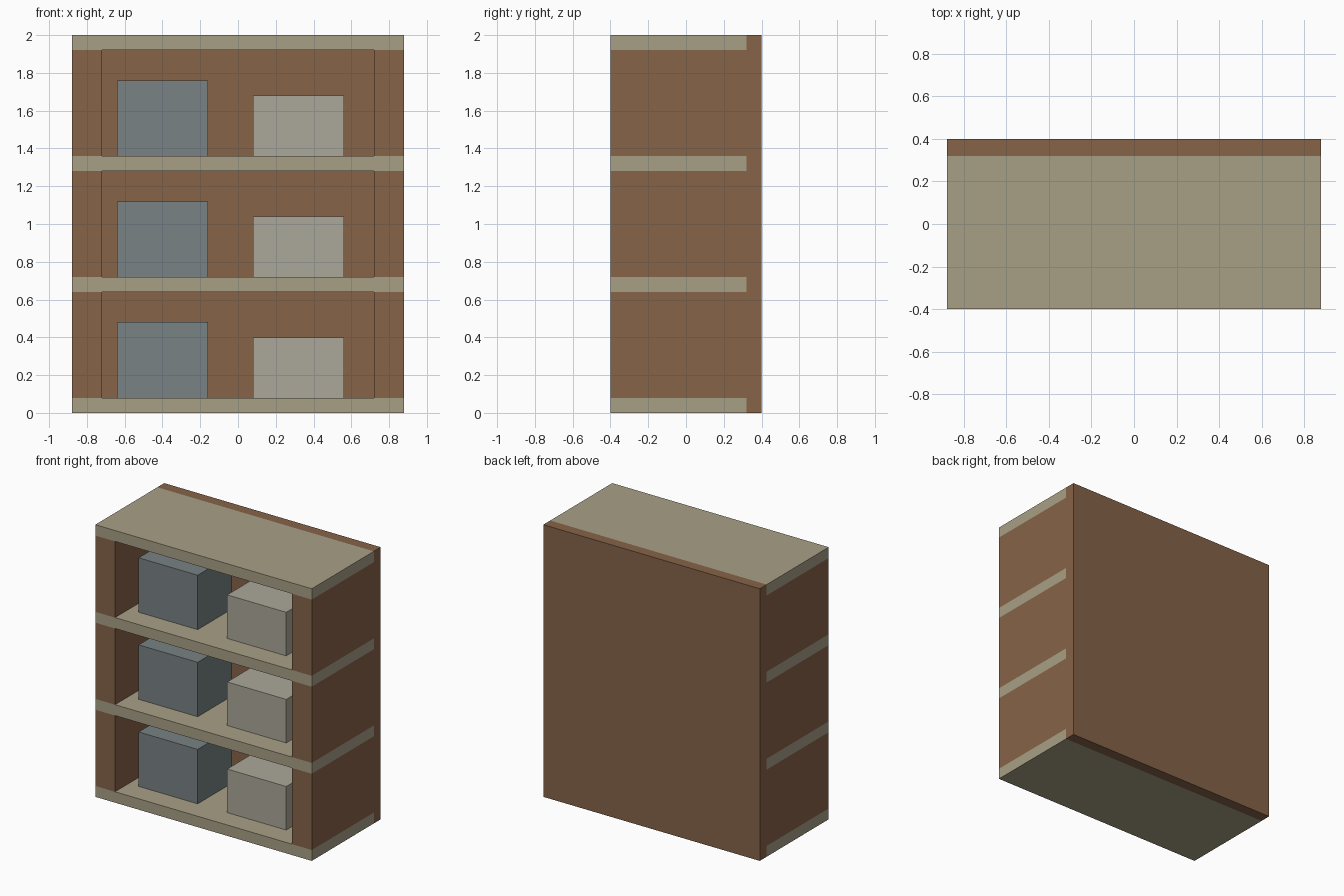
import bpy
import bmesh
from mathutils import Vector

if "Cube" in bpy.data.objects:
    bpy.data.objects.remove(bpy.data.objects["Cube"])


def material(name, rgb):
    mat = bpy.data.materials.new(name)
    mat.diffuse_color = (*rgb, 1.0)
    mat.use_nodes = True
    mat.node_tree.nodes["Principled BSDF"].inputs["Base Color"].default_value = mat.diffuse_color
    return mat


def box(name, lo, hi, mat):
    """Axis-aligned box between two corners."""
    lo, hi = Vector(lo), Vector(hi)
    bm = bmesh.new()
    bmesh.ops.create_cube(bm, size=1.0)
    bmesh.ops.scale(bm, vec=hi - lo, verts=bm.verts)
    mesh = bpy.data.meshes.new(name)
    bm.to_mesh(mesh)
    bm.free()
    mesh.materials.append(mat)
    obj = bpy.data.objects.new(name, mesh)
    obj.location = (lo + hi) / 2
    bpy.context.collection.objects.link(obj)
    return obj


wood = material("brown_wood", (0.24, 0.125, 0.064))
board = material("pale_board", (0.39, 0.35, 0.24))
slate = material("slate_box", (0.19, 0.225, 0.23))
cream = material("cream_box", (0.41, 0.39, 0.32))

HALF_W, FRONT, INNER_BACK, BACK = 0.88, -0.4, 0.32, 0.4
THICK, PITCH, WALL = 0.08, 0.64, 0.16

# Full-height back panel
box("back_panel", (-HALF_W, INNER_BACK, 0), (HALF_W, BACK, 2), wood)

# Base, two shelves and top
for i, name in enumerate(("base_board", "lower_shelf", "upper_shelf", "top_board")):
    z = i * PITCH
    box(name, (-HALF_W, FRONT, z), (HALF_W, INNER_BACK, z + THICK), board)

# Side walls and stored boxes in each bay
for i, bay in enumerate(("bottom", "middle", "top")):
    z = i * PITCH + THICK
    top = (i + 1) * PITCH
    box(f"{bay}_left_wall", (-HALF_W, FRONT, z), (WALL - HALF_W, INNER_BACK, top), wood)
    box(f"{bay}_right_wall", (HALF_W - WALL, FRONT, z), (HALF_W, INNER_BACK, top), wood)
    box(f"{bay}_large_box", (-0.64, -0.24, z), (-0.16, 0.16, z + 0.40), slate)
    box(f"{bay}_small_box", (0.08, -0.24, z), (0.56, 0.16, z + 0.32), cream)
